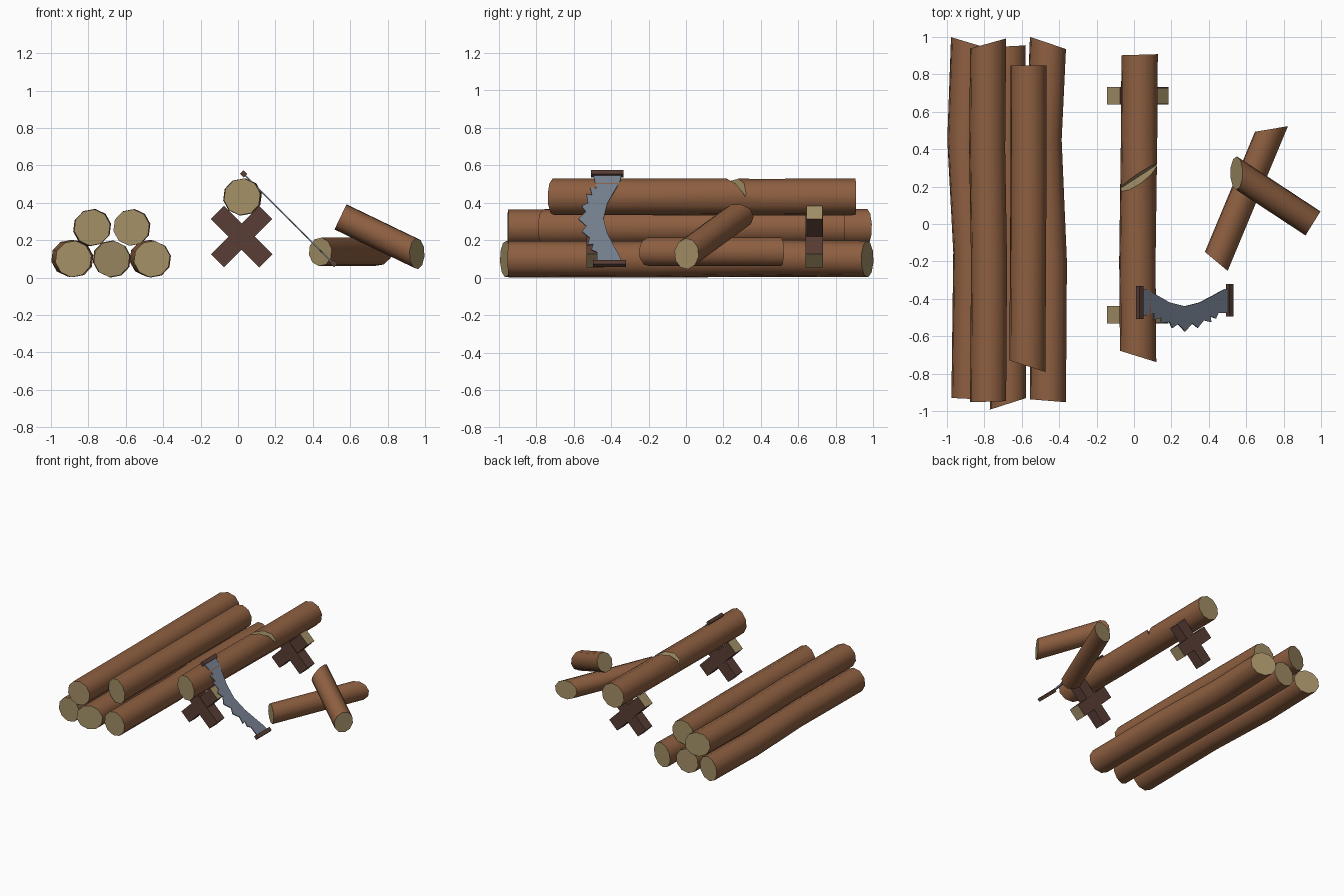
import bpy, bmesh, math
from mathutils import Vector, Matrix

if "Cube" in bpy.data.objects:
    bpy.data.objects.remove(bpy.data.objects["Cube"])


def material(name, rgb):
    m = bpy.data.materials.new(name)
    m.diffuse_color = (*rgb, 1)
    m.use_nodes = True
    m.node_tree.nodes["Principled BSDF"].inputs["Base Color"].default_value = m.diffuse_color
    return m


BARK = material("bark", (0.27, 0.115, 0.052))
CUT = material("cut_wood", (0.37, 0.28, 0.135))
DARK = material("dark_timber", (0.10, 0.047, 0.035))
STEEL = material("saw_steel", (0.18, 0.215, 0.275))


def finish(bm, name, mats):
    bmesh.ops.recalc_face_normals(bm, faces=bm.faces)
    me = bpy.data.meshes.new(name)
    bm.to_mesh(me)
    bm.free()
    for m in mats:
        me.materials.append(m)
    ob = bpy.data.objects.new(name, me)
    bpy.context.collection.objects.link(ob)
    return ob


def smooth(ob):
    bpy.ops.object.select_all(action='DESELECT')
    ob.select_set(True)
    bpy.context.view_layer.objects.active = ob
    bpy.ops.object.shade_smooth_by_angle(angle=math.radians(45))


def log(name, path, r, n0, n1, sides=10):
    """Tube along path; the end rings are slid along the axis onto planes with normals n0, n1."""
    pts = [Vector(p) for p in path]
    axis = (pts[-1] - pts[0]).normalized()
    u = axis.cross(Vector((0, 0, 1))).normalized()
    v = u.cross(axis)
    bm = bmesh.new()
    rings = []
    for i, p in enumerate(pts):
        n = Vector(n0) if i == 0 else Vector(n1) if i == len(pts) - 1 else axis
        ring = []
        for k in range(sides):
            a = math.tau * (k + 0.3) / sides
            off = u * (r * math.cos(a)) + v * (r * math.sin(a))
            off -= axis * (off.dot(n) / axis.dot(n))
            ring.append(bm.verts.new(p + off))
        rings.append(ring)
    for a, b in zip(rings, rings[1:]):
        for k in range(sides):
            j = (k + 1) % sides
            bm.faces.new((a[k], a[j], b[j], b[k]))
    for ring in (rings[0], rings[-1]):
        bm.faces.new(ring).material_index = 1
    ob = finish(bm, name, [BARK, CUT])
    smooth(ob)
    return ob


def box(name, loc, size, angle, light_ends=False):
    """Box turned about y; its local x ends can be bare wood."""
    bm = bmesh.new()
    bmesh.ops.create_cube(bm, size=1)
    bmesh.ops.scale(bm, vec=size, verts=bm.verts)
    if light_ends:
        bm.normal_update()
        for f in bm.faces:
            f.material_index = int(abs(f.normal.x) > 0.9)
    bmesh.ops.transform(bm, matrix=Matrix.Translation(loc) @ Matrix.Rotation(angle, 4, 'Y'), verts=bm.verts)
    return finish(bm, name, [DARK, CUT])


# stacked logs: slightly crooked, with slanted ends
log("stack_log_bottom_left", [(-0.88, -0.935, 0.10), (-0.87, -0.15, 0.10), (-0.902, 0.45, 0.105), (-0.882, 0.97, 0.10)],
    0.098, (0.05, 1, 0), (0.3, 1, 0))
log("stack_log_bottom_middle", [(-0.675, -0.962, 0.10), (-0.67, -0.2, 0.098), (-0.68, 0.45, 0.102), (-0.675, 0.95, 0.10)],
    0.098, (-0.32, 1, 0), (-0.05, 1, 0))
log("stack_log_bottom_right", [(-0.46, -0.945, 0.10), (-0.455, -0.2, 0.098), (-0.483, 0.45, 0.105), (-0.46, 0.968, 0.10)],
    0.098, (0.08, 1, 0), (0.34, 1, 0))
log("stack_log_top_left", [(-0.78, -0.95, 0.268), (-0.775, -0.2, 0.27), (-0.785, 0.4, 0.265), (-0.78, 0.965, 0.27)],
    0.098, (-0.03, 1, 0), (-0.28, 1, 0))
log("stack_log_top_right", [(-0.57, -0.76, 0.268), (-0.565, 0.1, 0.27), (-0.565, 0.848, 0.268)],
    0.098, (0.32, 1, 0), (0, 1, 0))

# log on the sawhorses, with a slanted saw notch
sawn = log("sawn_log", [(0.022, -0.708, 0.432), (0.018, -0.2, 0.432), (0.027, 0.45, 0.43), (0.03, 0.905, 0.432)],
           0.099, (0.31, 1, 0), (-0.03, 1, 0))
bm = bmesh.new()
wedge = []
for s in (-0.3, 0.3):
    wedge.append([bm.verts.new((s, y, z)) for y, z in ((-0.034, 0.56), (0.034, 0.56), (0.014, 0.43))])
for k in range(3):
    j = (k + 1) % 3
    bm.faces.new((wedge[0][k], wedge[0][j], wedge[1][j], wedge[1][k]))
bm.faces.new(wedge[0])
bm.faces.new(wedge[1])
for f in bm.faces:
    f.material_index = 1
bmesh.ops.transform(bm, matrix=Matrix.Translation((0.022, 0.235, 0)) @ Matrix.Rotation(math.radians(33), 4, 'Z'),
                    verts=bm.verts)
cutter = finish(bm, "notch_cutter", [BARK, CUT])
cutter.hide_render = True
mod = sawn.modifiers.new("notch", 'BOOLEAN')
mod.operation = 'DIFFERENCE'
mod.solver = 'EXACT'
mod.object = cutter
bpy.context.view_layer.objects.active = sawn
bpy.ops.object.modifier_apply(modifier="notch")
bpy.data.objects.remove(cutter)
smooth(sawn)

# crossed sawhorse beams
for side, y in (("front", -0.485), ("back", 0.685)):
    for label, sign in (("rising", -1), ("falling", 1)):
        box(f"{side}_sawhorse_{label}_beam", (0.02, y, 0.22), (0.365, 0.09 + 0.004 * sign, 0.1),
            sign * math.pi / 4, True)

# short cut logs on the right
log("short_log_lying", [(0.44, -0.2, 0.138), (0.735, 0.508, 0.138)], 0.077, (0.64, 0.77, 0), (-0.17, 1, 0))
log("short_log_leaning", [(0.548, 0.272, 0.325), (0.957, 0.003, 0.128)], 0.077, (-0.9, 0, 0.43), (0.85, -0.53, 0))

# two-man saw blade, leaning at 45 degrees (z = 0.58 - x)
back = [(0.035, -0.345), (0.07, -0.352), (0.12, -0.38), (0.19, -0.42), (0.27, -0.44),
        (0.35, -0.42), (0.42, -0.383), (0.47, -0.355), (0.51, -0.34)]
teeth = [(0.51, -0.475), (0.45, -0.475), (0.437, -0.505), (0.407, -0.495), (0.412, -0.525), (0.372, -0.515),
         (0.34, -0.555), (0.31, -0.532), (0.272, -0.575), (0.235, -0.535), (0.203, -0.557), (0.188, -0.523),
         (0.14, -0.532), (0.145, -0.502), (0.105, -0.512), (0.108, -0.478), (0.035, -0.495)]
t = 0.005
bm = bmesh.new()
face = bm.faces.new([bm.verts.new((x - t / 2, y, 0.585 - x - t / 2)) for x, y in back + teeth])
ext = bmesh.ops.extrude_face_region(bm, geom=[face])
bmesh.ops.translate(bm, vec=(t, 0, t), verts=[e for e in ext["geom"] if isinstance(e, bmesh.types.BMVert)])
finish(bm, "saw_blade", [STEEL])

# saw handles
box("saw_handle_top", (0.03, -0.42, 0.555), (0.03, 0.175, 0.026), math.pi / 4)
box("saw_handle_bottom", (0.512, -0.408, 0.076), (0.03, 0.175, 0.026), math.pi / 4)
